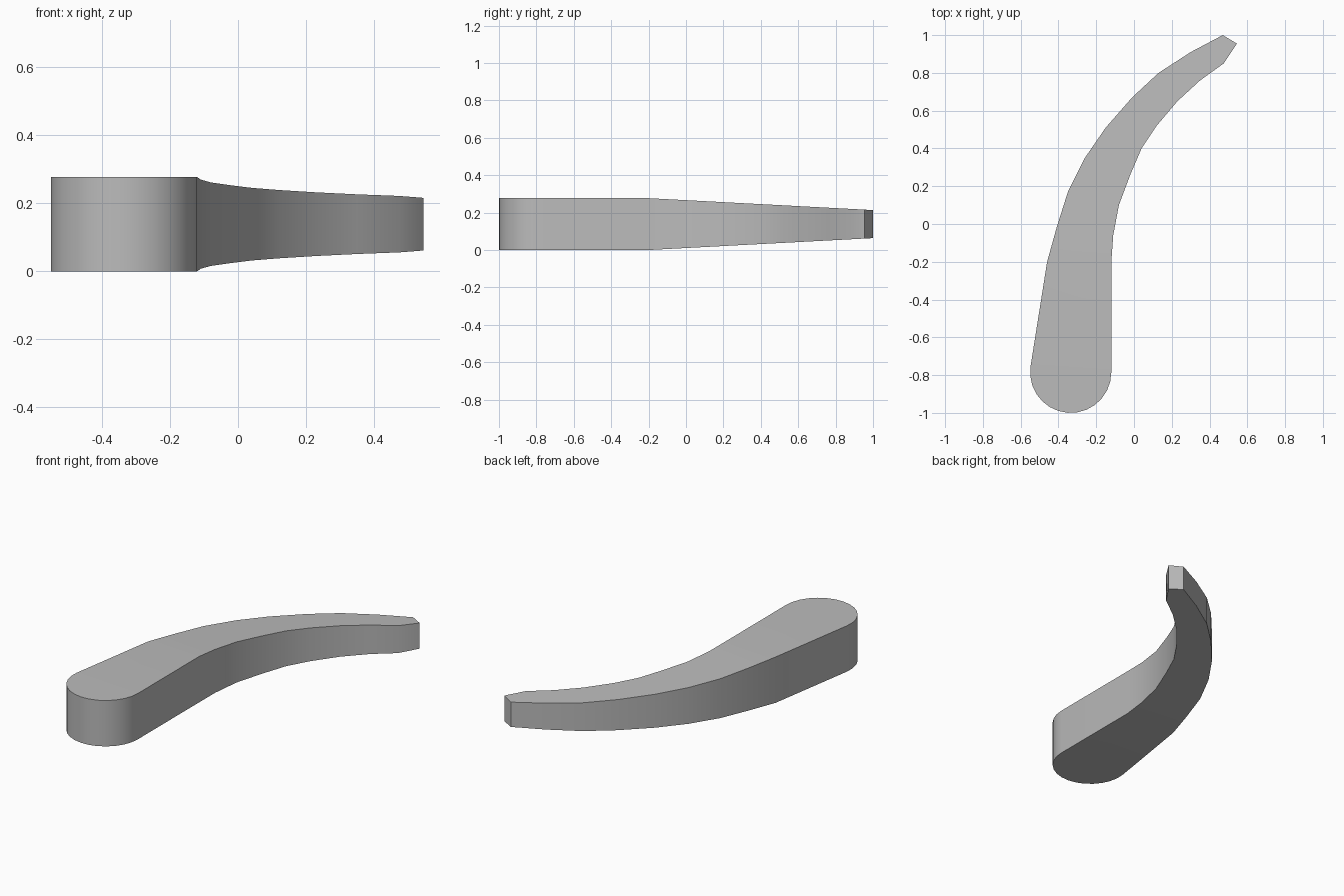
import bpy
import bmesh
from math import cos, sin, radians

cube = bpy.data.objects.get("Cube")
if cube:
    bpy.data.objects.remove(cube, do_unlink=True)

HEIGHT = 0.277
TAPER_START = -0.2
TAPER = 0.053  # rise of the underside per unit of y

# Flat grey material
grey = bpy.data.materials.new("grey")
grey.use_nodes = True
colour = (0.5, 0.5, 0.5, 1)
grey.diffuse_color = colour
grey.node_tree.nodes["Principled BSDF"].inputs["Base Color"].default_value = colour

# Curved edges of the arm, from the heel towards the tip
outer = [(-0.46, -0.2), (-0.41, -0.02), (-0.35, 0.17), (-0.26, 0.35), (-0.15, 0.51),
         (-0.01, 0.67), (0.13, 0.8), (0.3, 0.91), (0.47, 1.0)]
inner = [(-0.12, -0.2), (-0.11, -0.06), (-0.08, 0.1), (-0.02, 0.26), (0.04, 0.4),
         (0.12, 0.52), (0.23, 0.65), (0.35, 0.76), (0.475, 0.85), (0.545, 0.955)]

# Rounded heel, from the inner side around to the outer side
STEPS = 14
heel = []
for i in range(STEPS + 1):
    a = radians(-188 * i / STEPS)
    heel.append((-0.335 + 0.215 * cos(a), -0.785 + 0.215 * sin(a)))

bm = bmesh.new()


def add_column(point):
    """Bottom and top vertex of one outline point, thinning towards the tip."""
    x, y = point
    inset = max(0, y - TAPER_START) * TAPER
    return bm.verts.new((x, y, inset)), bm.verts.new((x, y, HEIGHT - inset))


outer_cols = [add_column(p) for p in outer]
inner_cols = [add_column(p) for p in inner]
heel_cols = [add_column(p) for p in heel]


def add_caps(loop):
    """Matching underside and top face over a counter-clockwise run of columns."""
    bm.faces.new([c[1] for c in loop])
    bm.faces.new([c[0] for c in reversed(loop)])


# Top and underside: heel, arm strips and pointed tip
add_caps([outer_cols[0]] + heel_cols[::-1] + [inner_cols[0]])
for i in range(len(outer_cols) - 1):
    add_caps([outer_cols[i], inner_cols[i], inner_cols[i + 1], outer_cols[i + 1]])
add_caps([outer_cols[-1], inner_cols[-2], inner_cols[-1]])

# Side walls
ring = outer_cols[::-1] + heel_cols[::-1] + inner_cols
for a, b in zip(ring, ring[1:] + ring[:1]):
    bm.faces.new((a[0], b[0], b[1], a[1]))

bmesh.ops.recalc_face_normals(bm, faces=bm.faces)
mesh = bpy.data.meshes.new("curved_handle")
bm.to_mesh(mesh)
bm.free()
mesh.materials.append(grey)
handle = bpy.data.objects.new("curved_handle", mesh)
bpy.context.collection.objects.link(handle)

# Smooth walls with crisp rims
bpy.ops.object.select_all(action="DESELECT")
handle.select_set(True)
bpy.context.view_layer.objects.active = handle
bpy.ops.object.shade_smooth_by_angle(angle=radians(30))
